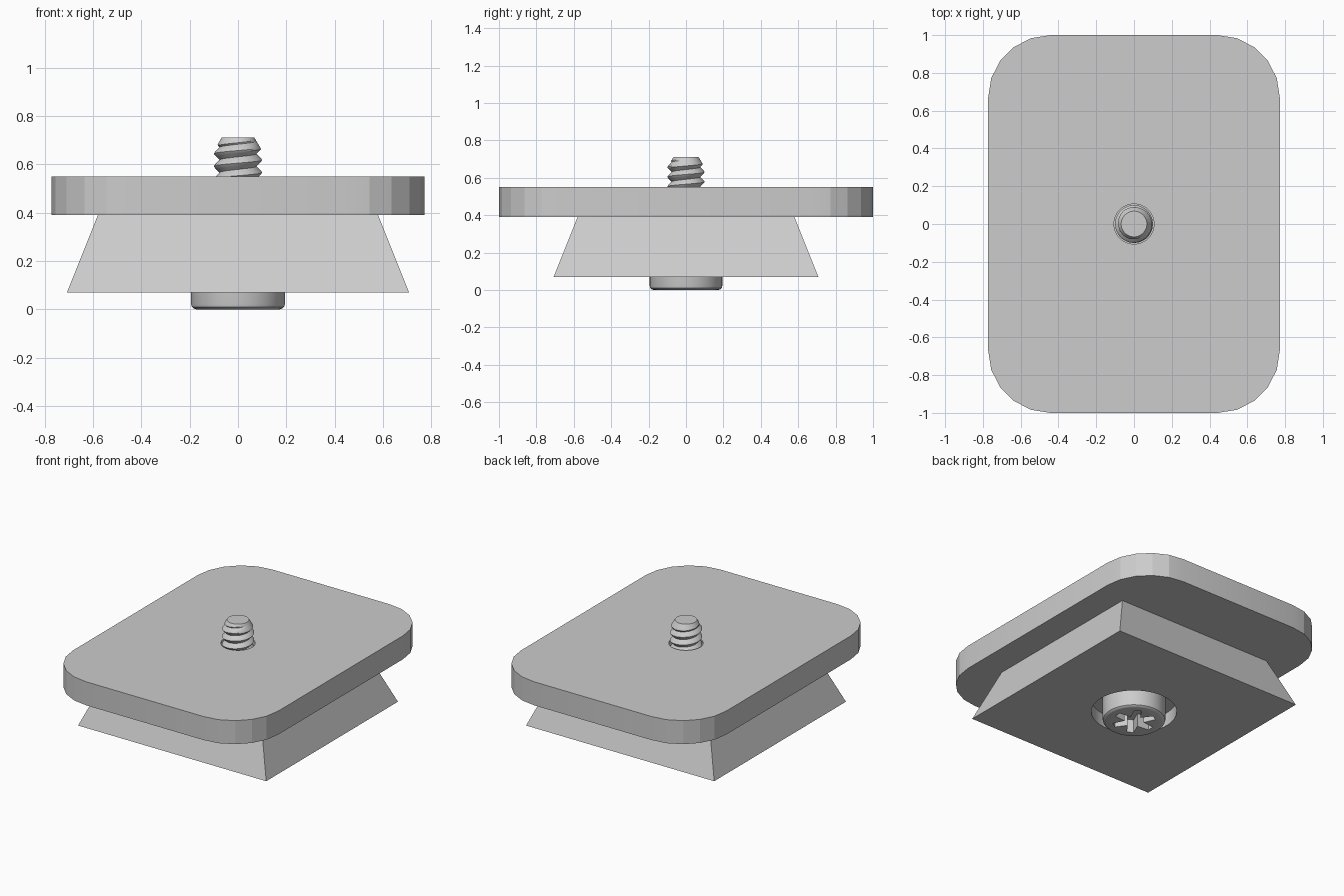
import bpy, bmesh, math

if "Cube" in bpy.data.objects:
    bpy.data.objects.remove(bpy.data.objects["Cube"])

grey = bpy.data.materials.new("light_grey")
grey.diffuse_color = (0.604, 0.604, 0.604, 1)
grey.use_nodes = True
grey.node_tree.nodes["Principled BSDF"].inputs["Base Color"].default_value = grey.diffuse_color


def finish(name, bm):
    bmesh.ops.recalc_face_normals(bm, faces=bm.faces)
    mesh = bpy.data.meshes.new(name)
    bm.to_mesh(mesh)
    bm.free()
    mesh.materials.append(grey)
    ob = bpy.data.objects.new(name, mesh)
    bpy.context.collection.objects.link(ob)
    return ob


def loft(name, rings):
    """Closed solid through rings given as (outline, z)."""
    bm = bmesh.new()
    loops = [[bm.verts.new((x, y, z)) for x, y in pts] for pts, z in rings]
    n = len(loops[0])
    for a, b in zip(loops, loops[1:]):
        for j in range(n):
            k = (j + 1) % n
            bm.faces.new((a[j], a[k], b[k], b[j]))
    bm.faces.new(loops[0][::-1])
    bm.faces.new(loops[-1])
    return finish(name, bm)


def circle(r, n=64):
    return [(r * math.cos(2 * math.pi * i / n), r * math.sin(2 * math.pi * i / n)) for i in range(n)]


def square(h):
    return [(-h, -h), (h, -h), (h, h), (-h, h)]


def rounded_rect(hx, hy, r, seg):
    pts = []
    for q, (sx, sy) in enumerate(((1, 1), (-1, 1), (-1, -1), (1, -1))):
        for i in range(seg + 1):
            a = math.pi / 2 * (q + i / seg)
            pts.append((sx * (hx - r) + r * math.cos(a), sy * (hy - r) + r * math.sin(a)))
    return pts


def star(r_out, r_in, lobes):
    # blunt-ended arms
    pts = []
    for i in range(lobes):
        a = 2 * math.pi * i / lobes
        for r, d in ((r_out, -0.16), (r_out, 0.16), (r_in, math.pi / lobes)):
            pts.append((r * math.cos(a + d), r * math.sin(a + d)))
    return pts


def activate(ob):
    bpy.ops.object.select_all(action='DESELECT')
    ob.select_set(True)
    bpy.context.view_layer.objects.active = ob


def cut(ob, cutter):
    activate(ob)
    mod = ob.modifiers.new("cut", 'BOOLEAN')
    mod.operation = 'DIFFERENCE'
    mod.solver = 'EXACT'
    mod.object = cutter
    bpy.ops.object.modifier_apply(modifier=mod.name)
    bpy.data.objects.remove(cutter)


def smooth(ob, deg):
    activate(ob)
    bpy.ops.object.shade_smooth_by_angle(angle=math.radians(deg))


HEAD_TOP, TIP = 0.16, 0.71

# Top plate with rounded corners and a screw hole
outline = rounded_rect(0.772, 1.0, 0.33, 5)
plate = loft("top_plate", [(outline, 0.39), (outline, 0.55)])
cut(plate, loft("cutter", [(circle(0.106), 0.3), (circle(0.106), 0.7)]))
smooth(plate, 12)

# Dovetail foot, counterbored from below
foot = loft("dovetail_foot", [(square(0.708), 0.07), (square(0.58), 0.39)])
cut(foot, loft("cutter", [(circle(0.263), 0.0), (circle(0.263), HEAD_TOP),
                          (circle(0.106), HEAD_TOP), (circle(0.106), 0.5)]))
smooth(foot, 12)

# Screw head with star-shaped drive recess
head = loft("screw_head", [(circle(r), z) for r, z in
            ((0.172, 0), (0.183, 0.003), (0.191, 0.010), (0.194, 0.022), (0.194, HEAD_TOP))])
cut(head, loft("cutter", [(star(0.135, 0.06, 6), -0.05), (star(0.135, 0.06, 6), 0.09)]))
smooth(head, 30)

# Threaded shank: helical V profile with chamfered tip
PITCH, ROOT, CREST, SEG, ROWS = 0.052, 0.076, 0.1, 48, 8
z0 = HEAD_TOP - 0.01
bm = bmesh.new()
cols = []
count = int((TIP - z0) / PITCH + 3) * ROWS
for j in range(SEG + 1):
    a = 2 * math.pi * j / SEG
    col = []
    for k in range(count):
        z = z0 + PITCH * (k / ROWS - 1 + j / SEG)
        t = abs((k % ROWS) / ROWS * 2 - 1)
        r = ROOT + (CREST - ROOT) * min(1, t * 1.1)
        if z <= z0:
            z, r = z0, ROOT
        z = min(z, TIP)
        r = min(r, 0.068 + (TIP - z) * 0.6)
        col.append(bm.verts.new((r * math.cos(a), r * math.sin(a), z)))
    cols.append(col)
for a, b in zip(cols, cols[1:]):
    for k in range(count - 1):
        bm.faces.new((a[k], b[k], b[k + 1], a[k + 1]))
bmesh.ops.remove_doubles(bm, verts=bm.verts, dist=1e-5)
bmesh.ops.holes_fill(bm, edges=[e for e in bm.edges if e.is_boundary], sides=0)
smooth(finish("threaded_shank", bm), 30)
